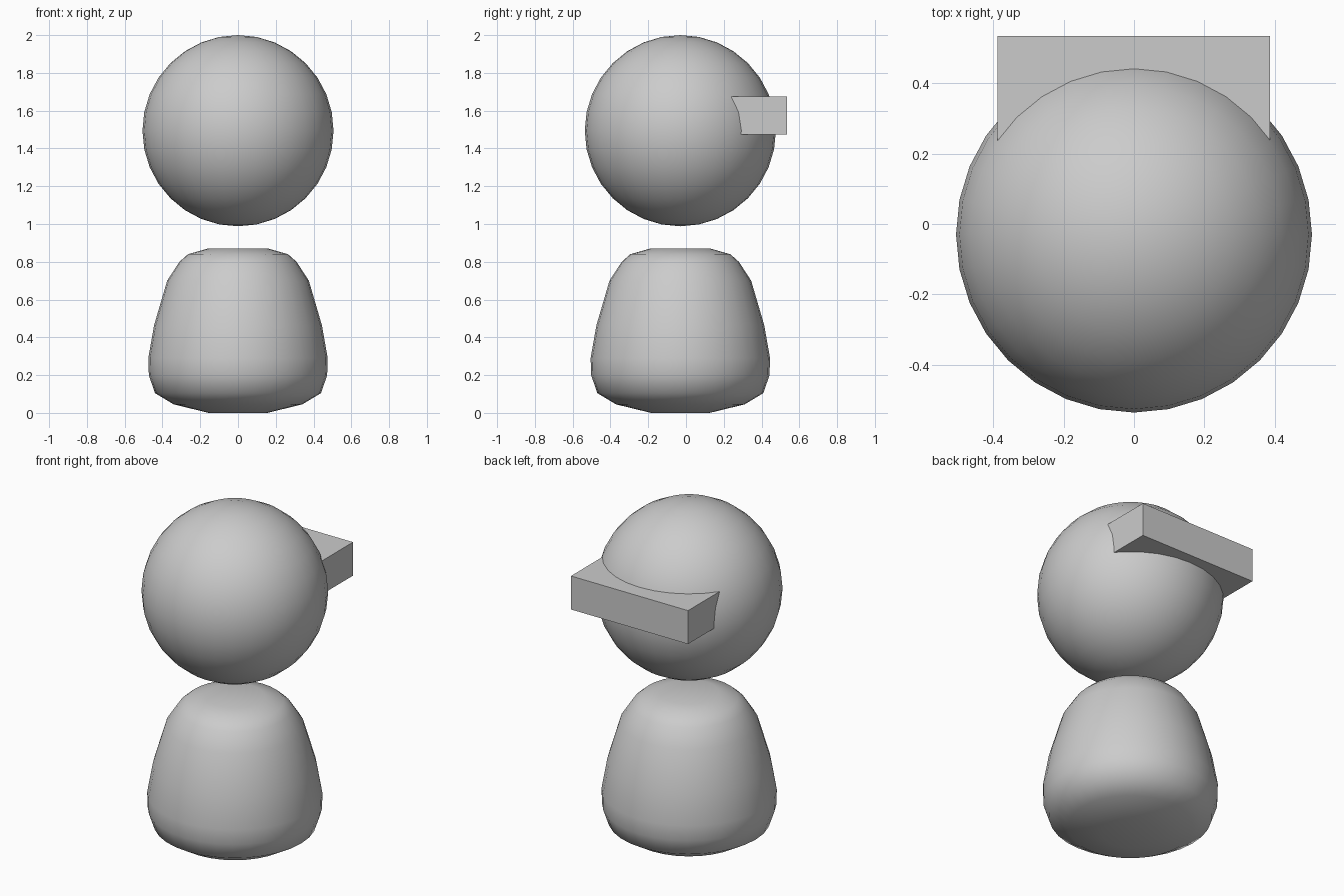
import bpy, bmesh
from math import radians
from mathutils import Matrix, Vector

if "Cube" in bpy.data.objects:
    bpy.data.objects.remove(bpy.data.objects["Cube"])

CY = -0.03  # shared centre line of the figure


def add_object(name, bm, smooth=True):
    bmesh.ops.recalc_face_normals(bm, faces=bm.faces)
    for f in bm.faces:
        f.smooth = smooth
    mesh = bpy.data.meshes.new(name)
    bm.to_mesh(mesh)
    bm.free()
    obj = bpy.data.objects.new(name, mesh)
    bpy.context.collection.objects.link(obj)
    return obj


# Head: round ball
bm = bmesh.new()
bmesh.ops.create_uvsphere(bm, u_segments=32, v_segments=16, radius=0.506,
                          matrix=Matrix.Translation((0, CY, 1.494)))
add_object("head", bm)

# Body: soft tapered form turned around the centre line
profile = [(0, 0), (0.155, 0), (0.34, 0.045), (0.44, 0.105), (0.472, 0.20),
           (0.475, 0.29), (0.444, 0.465), (0.375, 0.70), (0.31, 0.80),
           (0.265, 0.84), (0.16, 0.87), (0, 0.87)]
bm = bmesh.new()
verts = [bm.verts.new((r, CY, z)) for r, z in profile]
edges = [bm.edges.new(pair) for pair in zip(verts, verts[1:])]
bmesh.ops.spin(bm, geom=verts + edges, cent=(0, CY, 0), axis=(0, 0, 1),
               angle=radians(360), steps=32, use_duplicate=False)
bmesh.ops.remove_doubles(bm, verts=bm.verts, dist=0.0005)
add_object("body", bm)

# Block set into the back of the head
lo, hi = Vector((-0.388, 0.13, 1.475)), Vector((0.386, 0.535, 1.675))
bm = bmesh.new()
bmesh.ops.create_cube(bm, size=1, matrix=Matrix.Translation((lo + hi) / 2)
                      @ Matrix.Diagonal((*(hi - lo), 1)))
add_object("back_block", bm, smooth=False)
